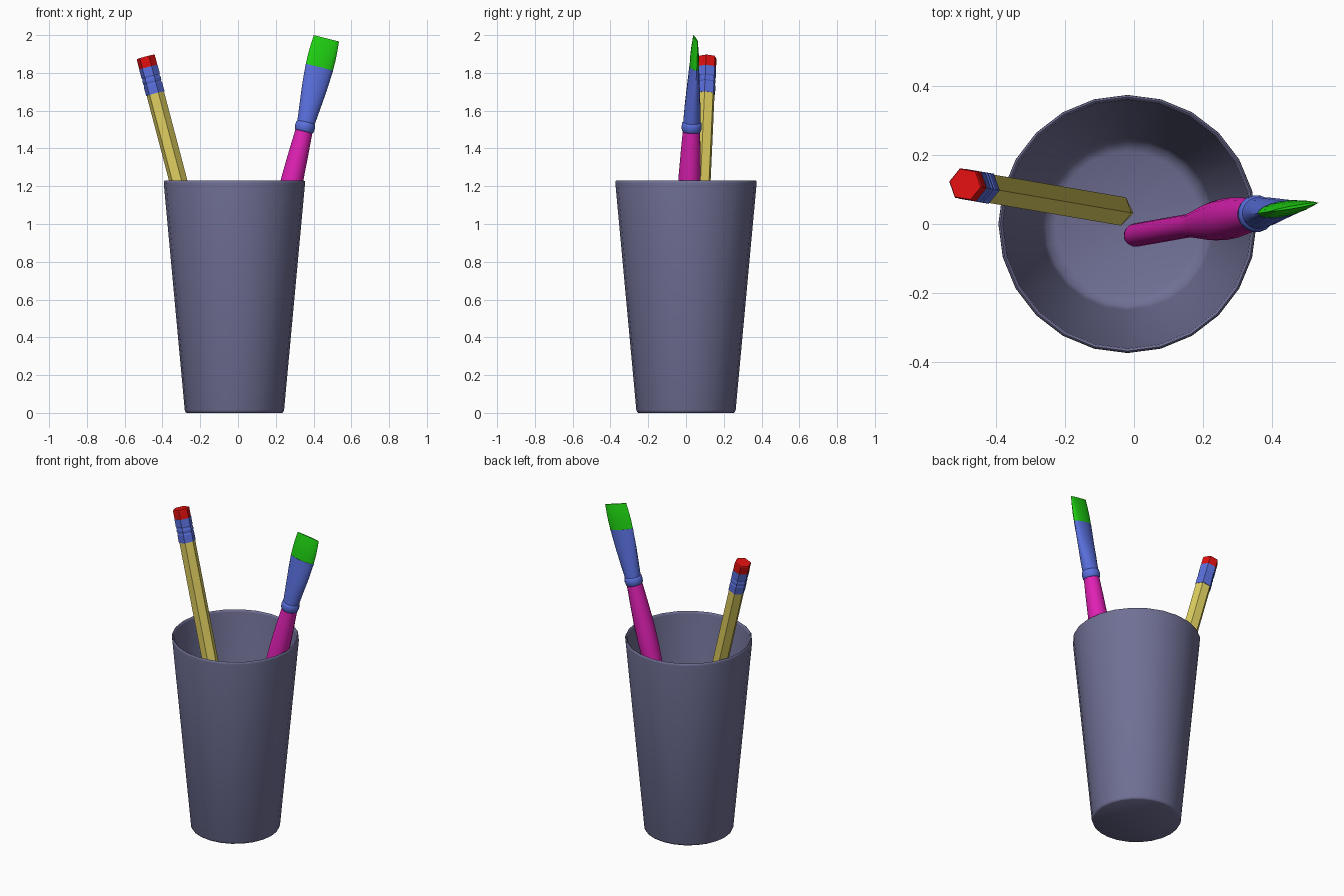
import bpy, bmesh, math
from mathutils import Vector

if "Cube" in bpy.data.objects:
    bpy.data.objects.remove(bpy.data.objects["Cube"], do_unlink=True)


def material(name, rgb):
    m = bpy.data.materials.new(name)
    m.use_nodes = True
    m.diffuse_color = (*rgb, 1)
    m.node_tree.nodes["Principled BSDF"].inputs["Base Color"].default_value = (*rgb, 1)
    return m


slate = material("slate_plastic", (0.16, 0.16, 0.30))
yellow = material("yellow_paint", (0.72, 0.61, 0.115))
blue = material("blue_metal", (0.10, 0.16, 0.72))
red = material("red_rubber", (0.75, 0.005, 0.005))
pink = material("pink_handle", (0.75, 0.015, 0.46))
green = material("green_bristle", (0.014, 0.66, 0.006))


def loft(name, start, end, sections, sides, mat, smooth_angle=None):
    """Closed tube along start-end; sections are (height, half width, half depth)."""
    start, end = Vector(start), Vector(end)
    axis = end - start
    w = axis.normalized()
    lean = Vector((axis.x, axis.y, 0))
    if lean.length < 1e-6:
        lean = Vector((0, 1, 0))
    v = w.cross(lean).normalized()
    u = v.cross(w)
    bm = bmesh.new()
    rings = []
    for z, a, b in sections:
        c = start + axis * ((z - start.z) / axis.z)
        rings.append([bm.verts.new(c + u * a * math.cos(t) + v * b * math.sin(t))
                      for t in (math.tau * i / sides for i in range(sides))])
    for lo, hi in zip(rings, rings[1:]):
        for i in range(sides):
            j = (i + 1) % sides
            bm.faces.new((lo[i], lo[j], hi[j], hi[i]))
    bm.faces.new(rings[0][::-1])
    bm.faces.new(rings[-1])
    bmesh.ops.recalc_face_normals(bm, faces=bm.faces)
    me = bpy.data.meshes.new(name)
    bm.to_mesh(me)
    bm.free()
    me.materials.append(mat)
    ob = bpy.data.objects.new(name, me)
    bpy.context.collection.objects.link(ob)
    if smooth_angle:
        bpy.ops.object.select_all(action='DESELECT')
        ob.select_set(True)
        bpy.context.view_layer.objects.active = ob
        bpy.ops.object.shade_smooth_by_angle(angle=math.radians(smooth_angle))
    return ob


def round_sections(pairs):
    return [(z, r, r) for z, r in pairs]


# Cup: outer wall, rim, then inner wall down to the floor
cup = [(0, 0.252), (0.004, 0.259), (0.015, 0.263), (1.215, 0.374), (1.226, 0.373),
       (1.23, 0.368), (1.226, 0.362), (1.215, 0.360),
       (0.075, 0.25), (0.045, 0.238), (0.032, 0.21)]
loft("cup", (-0.019, 0, 0), (-0.019, 0, 1), round_sections(cup), 24, slate, 50)

# Pencil: hexagonal body with tapered point, banded ferrule, eraser
pencil = ((-0.006, 0.032, 0.05), (-0.489, 0.115, 1.885))
loft("pencil_body", *pencil, round_sections([(0.05, 0.004), (0.23, 0.048), (1.7, 0.048)]), 6, yellow)
ferrule = [(1.69, 0.051), (1.738, 0.051), (1.742, 0.048), (1.75, 0.048), (1.754, 0.051),
           (1.768, 0.051), (1.772, 0.048), (1.78, 0.048), (1.784, 0.051), (1.83, 0.051)]
loft("pencil_ferrule", *pencil, round_sections(ferrule), 6, blue)
loft("pencil_eraser", *pencil, round_sections([(1.82, 0.05), (1.88, 0.05), (1.885, 0.047)]), 6, red)

# Paintbrush: swelling handle, collar, flattening ferrule, flat bristles
brush = ((0.0, -0.033, 0.05), (0.468, 0.05, 1.983))
handle = [(0.04, 0.02), (0.05, 0.031), (0.07, 0.034), (0.72, 0.034), (0.85, 0.044),
          (1.0, 0.056), (1.12, 0.06), (1.25, 0.059), (1.38, 0.053), (1.5, 0.046)]
loft("brush_handle", *brush, round_sections(handle), 16, pink, 40)
collar = [(1.488, 0.046), (1.496, 0.052), (1.515, 0.054), (1.532, 0.052), (1.54, 0.046)]
loft("brush_collar", *brush, round_sections(collar), 16, blue, 60)
loft("brush_ferrule", *brush,
     [(1.53, 0.047, 0.047), (1.62, 0.057, 0.042), (1.72, 0.068, 0.033), (1.83, 0.076, 0.023)],
     16, blue, 40)
loft("brush_bristles", *brush,
     [(1.828, 0.075, 0.022), (1.88, 0.076, 0.02), (1.93, 0.074, 0.015), (1.983, 0.07, 0.004)],
     16, green, 40)
